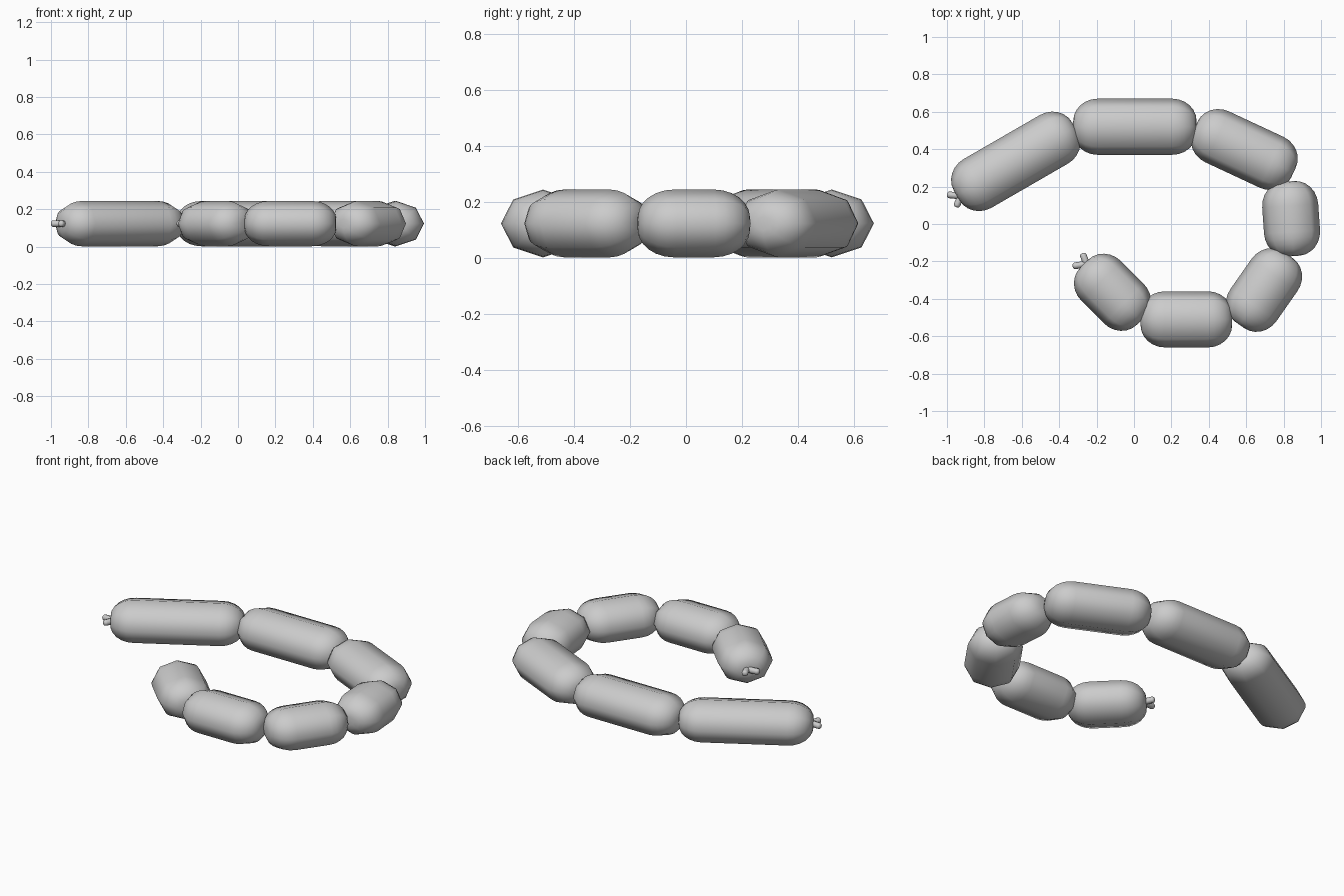
import bpy, bmesh
from math import sin, cos, pi, radians, atan2, hypot

if "Cube" in bpy.data.objects:
    bpy.data.objects.remove(bpy.data.objects["Cube"])

Z_MID = 0.123


def capsule(name, x, y, length, angle, width, height, cap, flat=0.2, sides=8, steps=6):
    """Rounded-end tube lying in the XY plane, lofted from elliptical rings."""
    half = length / 2
    # profile: (position along axis, radius factor)
    prof = [(-half + cap * (1 - cos(pi / 2 * i / steps)),
             flat + (1 - flat) * sin(pi / 2 * i / steps)) for i in range(steps + 1)]
    prof += [(-p, r) for p, r in reversed(prof)]
    bm = bmesh.new()
    rings = []
    for p, r in prof:
        ring = []
        for k in range(sides):
            a = 2 * pi * k / sides
            ring.append(bm.verts.new((p, r * width / 2 * cos(a), r * height / 2 * sin(a))))
        rings.append(ring)
    for r0, r1 in zip(rings, rings[1:]):
        for k in range(sides):
            n = (k + 1) % sides
            bm.faces.new((r0[k], r0[n], r1[n], r1[k]))
    bm.faces.new(rings[0])
    bm.faces.new(rings[-1])
    bmesh.ops.recalc_face_normals(bm, faces=bm.faces)
    for f in bm.faces:
        f.smooth = True
    mesh = bpy.data.meshes.new(name)
    bm.to_mesh(mesh)
    bm.free()
    ob = bpy.data.objects.new(name, mesh)
    ob.location = (x, y, Z_MID)
    ob.rotation_euler = (0, 0, angle)
    bpy.context.collection.objects.link(ob)
    return ob


def prong(name, start, end):
    """Small tied-off skin end between two points."""
    dx, dy = end[0] - start[0], end[1] - start[1]
    capsule(name, (start[0] + end[0]) / 2, (start[1] + end[1]) / 2,
            hypot(dx, dy), atan2(dy, dx), 0.036, 0.036, 0.014, steps=3)


# Chain of sausage links: centre x, centre y, length, angle in degrees
links = [
    (-0.632, 0.335, 0.73, 30),
    (0.005, 0.52, 0.66, 0),
    (0.59, 0.398, 0.58, -25),
    (0.84, 0.028, 0.40, -86),
    (0.695, -0.353, 0.455, 55),
    (0.28, -0.51, 0.49, 0),
    (-0.115, -0.365, 0.43, -45),
]
for i, (x, y, length, deg) in enumerate(links, 1):
    capsule(f"sausage_link_{i}", x, y, length, radians(deg), 0.30, 0.242, 0.13)

# Knotted skin tips at both free ends
prong("left_tip_a", (-0.91, 0.148), (-1.0, 0.157))
prong("left_tip_b", (-0.92, 0.165), (-0.951, 0.09))
prong("inner_tip_a", (-0.235, -0.212), (-0.328, -0.225))
prong("inner_tip_b", (-0.245, -0.235), (-0.276, -0.156))
